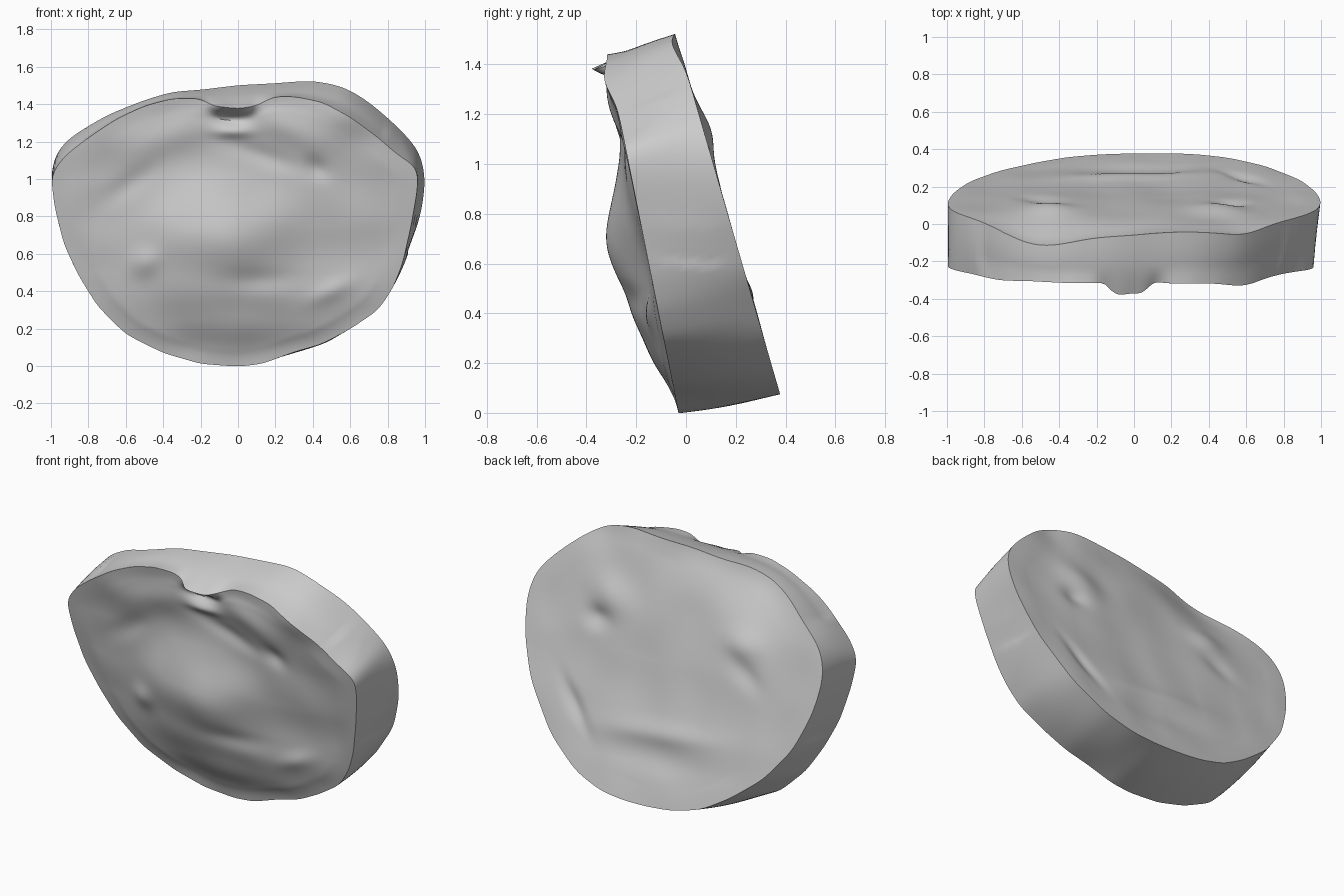
import bpy, bmesh, math
from mathutils import Vector, noise

if "Cube" in bpy.data.objects:
    bpy.data.objects.remove(bpy.data.objects["Cube"])

SEGS, RINGS, WALL = 240, 56, 10

# Rim outlines (x, z), counter-clockwise from the bottom
FRONT = [(0, -.003), (.13, .012), (.3, .075), (.45, .118), (.6, .198), (.75, .3), (.83, .42),
         (.88, .55), (.925, .75), (.96, .95), (.96, 1.06), (.85, 1.13), (.75, 1.22),
         (.6, 1.33), (.45, 1.41), (.3, 1.44), (.19, 1.44), (.1, 1.39), (0, 1.375),
         (-.14, 1.39), (-.2, 1.43), (-.35, 1.43), (-.5, 1.39), (-.65, 1.32), (-.8, 1.22),
         (-.93, 1.12), (-1, 1.02), (-.98, .85), (-.93, .65), (-.85, .48), (-.75, .32),
         (-.6, .17), (-.4, .07), (-.2, .012)]
BACK = [(0, .078), (.16, .075), (.32, .09), (.5, .155), (.7, .31), (.89, .57), (.975, .8), (1.003, 1),
        (.97, 1.15), (.85, 1.28), (.7, 1.41), (.57, 1.49), (.4, 1.525), (.2, 1.51), (0, 1.5),
        (-.2, 1.475), (-.35, 1.465), (-.5, 1.42), (-.7, 1.34), (-.9, 1.22), (-.97, 1.15),
        (-1.003, 1.02), (-.97, .82), (-.88, .6), (-.72, .4), (-.52, .245), (-.35, .145), (-.17, .095)]

# Relief bumps: x, z, half width, half height, tilt in degrees, amount outward
FRONT_BUMPS = [(-.1, .67, .4, .28, 0, .15), (-.05, .36, .6, .16, 0, .055),
               (.1, .46, .18, .06, 0, -.015), (0, .2, .4, .1, 0, .03),
               (.28, 1.26, .22, .09, -25, .03), (-.35, 1.24, .24, .1, 20, .025),
               (.12, 1.13, .22, .05, -20, -.015), (.42, 1.06, .07, .05, -40, -.02),
               (-.03, 1.25, .1, .03, 0, .02), (-.04, 1.33, .1, .035, 0, -.04),
               (-.5, .55, .08, .07, 30, .025), (.5, .4, .12, .05, 25, .015),
               (-.58, .97, .16, .06, 35, -.015)]
BACK_BUMPS = [(.45, 1.14, .14, .1, 20, .03), (.52, 1, .08, .06, 0, -.025),
              (-.45, 1.08, .12, .08, 0, .025), (-.5, .92, .12, .06, 30, -.015),
              (.58, .5, .16, .04, 50, -.018), (-.03, .48, .35, .06, -6, .015),
              (-.03, .34, .4, .09, -3, -.018), (0, .65, .6, .3, 0, -.012)]
# Waves that carry on through the rims
FRONT_RIM = [(.58, 1.33, .15, .12, 0, .03), (-.7, 1.25, .15, .12, 0, .015)]
BACK_RIM = [(-.52, 1.43, .28, .22, 0, -.1), (-.1, 1.5, .25, .15, 0, -.025),
            (.58, 1.47, .15, .12, 0, -.025)]


def smooth_loop(values, passes):
    for _ in range(passes):
        values = [(values[i - 1] + 2 * values[i] + values[(i + 1) % SEGS]) / 4
                  for i in range(SEGS)]
    return values


def radii(points, centre, passes):
    """Polar radius of an outline at evenly spaced angles."""
    polar = []
    for x, z in points:
        polar.append((math.atan2(z - centre, x) % math.tau, math.hypot(x, z - centre)))
    polar.sort()
    polar = ([(polar[-1][0] - math.tau, polar[-1][1])] + polar
             + [(polar[0][0] + math.tau, polar[0][1])])
    out = []
    for i in range(SEGS):
        a = math.tau * i / SEGS
        for (a0, r0), (a1, r1) in zip(polar, polar[1:]):
            if a0 <= a < a1:
                # straight line between the two points
                out.append(r0 * r1 * math.sin(a1 - a0)
                           / (r0 * math.sin(a - a0) + r1 * math.sin(a1 - a)))
                break
    return smooth_loop(out, passes)


def relief(x, z, bumps):
    total = 0
    for bx, bz, w, h, tilt, amount in bumps:
        t = math.radians(tilt)
        dx, dz = x - bx, z - bz
        u = (dx * math.cos(t) + dz * math.sin(t)) / w
        v = (-dx * math.sin(t) + dz * math.cos(t)) / h
        total += amount * math.exp(-(u * u + v * v))
    return total


def front_y(x, z, t):
    fade = min(1, (1 - t) * 9)
    rough = .011 * noise.noise(Vector((x * 4, z * 4, 1)))
    lip = .075 * math.exp(-((x + .03) / .11) ** 4 - ((z - 1.39) / .035) ** 2)
    return (-.03 - .2 * z - fade * (relief(x, z, FRONT_BUMPS) + rough)
            - relief(x, z, FRONT_RIM) - lip)


def back_y(x, z, t):
    fade = min(1, (1 - t) * 7)
    rough = .011 * noise.noise(Vector((x * 3.5, z * 3.5, 8)))
    return .4 - .29 * z + fade * (relief(x, z, BACK_BUMPS) + rough) + relief(x, z, BACK_RIM)


bm = bmesh.new()


def bridge(a, b):
    for i in range(SEGS):
        j = (i + 1) % SEGS
        bm.faces.new((a[i], a[j], b[j], b[i]))


def face_disc(points, centre, depth, passes):
    """Carved face made of rings; returns its rim loop."""
    rad = radii(points, centre, passes)
    middle = bm.verts.new((0, depth(0, centre, 0), centre))
    last = None
    for k in range(1, RINGS + 1):
        t = k / RINGS
        ring = []
        for i, r in enumerate(rad):
            a = math.tau * i / SEGS
            x, z = r * t * math.cos(a), centre + r * t * math.sin(a)
            ring.append(bm.verts.new((x, depth(x, z, t), z)))
        if last:
            bridge(last, ring)
        else:
            for i in range(SEGS):
                bm.faces.new((middle, ring[i], ring[(i + 1) % SEGS]))
        last = ring
    return last


# Carved front and worn back
front_rim = face_disc(FRONT, .75, front_y, 4)
back_rim = face_disc(BACK, .83, back_y, 9)

# Side wall: the notch in the front rim fades out towards the back
soft_rim = smooth_loop([v.co.copy() for v in front_rim], 110)
previous = front_rim
for k in range(1, WALL):
    t = k / WALL
    loop = []
    for f, s, b in zip(front_rim, soft_rim, back_rim):
        start = f.co.lerp(s, min(1, t * 3)) if f.co.z > 1.2 else f.co
        p = start.lerp(b.co, t)
        out = Vector((0 if abs(p.x) > .9 else p.x, 0, p.z - .78)).normalized()
        loop.append(bm.verts.new(p + out * .01 * math.sin(math.pi * t)))
    bridge(previous, loop)
    previous = loop
bridge(previous, back_rim)

bmesh.ops.recalc_face_normals(bm, faces=bm.faces)
mesh = bpy.data.meshes.new("stone_slab")
bm.to_mesh(mesh)
bm.free()
slab = bpy.data.objects.new("stone_slab", mesh)
bpy.context.collection.objects.link(slab)
bpy.context.view_layer.objects.active = slab
slab.select_set(True)
bpy.ops.object.shade_smooth_by_angle(angle=math.radians(40))
